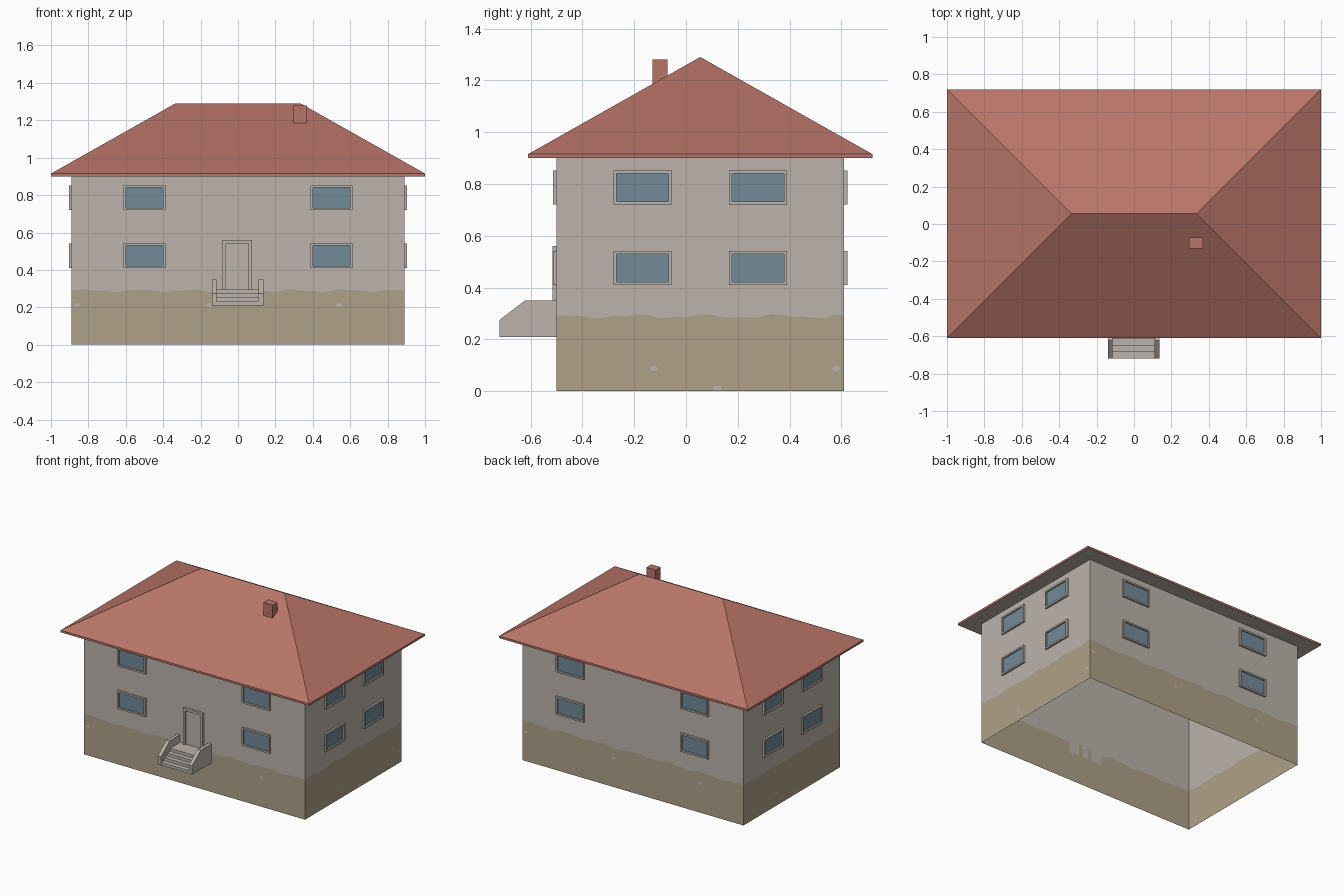
import bpy, bmesh, math
from mathutils import Matrix, Vector

if "Cube" in bpy.data.objects:
    bpy.data.objects.remove(bpy.data.objects["Cube"])


def lin(c):
    c /= 255
    return c / 12.92 if c <= 0.04045 else ((c + 0.055) / 1.055) ** 2.4


def material(name, r, g, b):
    m = bpy.data.materials.new(name)
    m.diffuse_color = (lin(r), lin(g), lin(b), 1)
    m.use_nodes = True
    m.node_tree.nodes["Principled BSDF"].inputs["Base Color"].default_value = m.diffuse_color
    return m


PLASTER = material("grey_plaster", 188, 180, 172)
MUD = material("tan_base", 174, 161, 137)
GLASS = material("blue_glass", 114, 139, 154)
TILE = material("red_tile", 184, 117, 104)

CY, HX, HY, EAVE = 0.055, 0.89, 0.555, 0.90   # house centre and half sizes


def finish(name, bm, mats, recalc=True):
    if recalc:
        bmesh.ops.recalc_face_normals(bm, faces=bm.faces)
    me = bpy.data.meshes.new(name)
    bm.to_mesh(me)
    bm.free()
    for m in mats:
        me.materials.append(m)
    ob = bpy.data.objects.new(name, me)
    bpy.context.collection.objects.link(ob)
    return ob


def box(name, x0, x1, y0, y1, z0, z1, mat):
    bm = bmesh.new()
    bmesh.ops.create_cube(bm, size=1)
    for v in bm.verts:
        v.co = Vector(((x0 + x1) / 2 + v.co.x * (x1 - x0),
                       (y0 + y1) / 2 + v.co.y * (y1 - y0),
                       (z0 + z1) / 2 + v.co.z * (z1 - z0)))
    return finish(name, bm, [mat])


def wall_matrix(side):
    """Local x runs along the wall, -y points outward from its surface."""
    dist = HX if side % 2 else HY
    return (Matrix.Translation((0, CY, 0)) @ Matrix.Rotation(side * math.pi / 2, 4, 'Z')
            @ Matrix.Translation((0, -dist, 0)))


def ring_frame(name, side, u, z0, z1, half, border, bottom, depth, fill, fill_depth):
    """Raised frame around a recessed panel, placed on one wall."""
    bm = bmesh.new()

    def loop(inset, y):
        low = z0 + (inset if bottom else 0)
        return [bm.verts.new((u + sx * (half - inset), -y, z)) for sx, z in
                ((-1, low), (1, low), (1, z1 - inset), (-1, z1 - inset))]

    loops = [loop(0, 0), loop(0, depth), loop(border, depth), loop(border, fill_depth)]
    for a, b in zip(loops, loops[1:]):
        for i in range(4):
            j = (i + 1) % 4
            if not bottom and i == 0 and a is loops[1]:
                continue
            bm.faces.new((a[i], a[j], b[j], b[i]))
    panel = bm.faces.new(loops[-1])
    panel.material_index = 1
    bm.transform(wall_matrix(side))
    return finish(name, bm, [PLASTER, fill])


# Walls: open shell, each side split by a wavy line into tan base and plaster
def wavy(u):
    return (0.291 + 0.0045 * math.sin(23 * u + 1) + 0.003 * math.sin(51 * u)
            - 0.003 * abs(math.sin(11 * u)))


bm = bmesh.new()
for side in range(4):
    half = HY if side % 2 else HX
    n = 48
    M = wall_matrix(side)
    cols = []
    for i in range(n + 1):
        u = -half + 2 * half * i / n
        h = 0.291 if i in (0, n) else wavy(u)
        cols.append([bm.verts.new(M @ Vector((u, 0, z))) for z in (0, h, EAVE)])
    for a, b in zip(cols, cols[1:]):
        for k in (0, 1):
            f = bm.faces.new((a[k], b[k], b[k + 1], a[k + 1]))
            f.material_index = 1 - k
bmesh.ops.remove_doubles(bm, verts=bm.verts, dist=1e-5)
finish("walls", bm, [PLASTER, MUD])

# Bare plaster spots showing through the tan base
bm = bmesh.new()
for side in range(4):
    spots = ((-0.18, 0.088), (0.525, 0.088), (0.065, 0.011)) if side % 2 else \
            ((-0.86, 0.212), (-0.155, 0.212), (0.54, 0.212))
    for u, z in spots:
        bmesh.ops.create_circle(
            bm, cap_ends=True, segments=8, radius=1,
            matrix=wall_matrix(side) @ Matrix.Translation((u, -0.001, z))
            @ Matrix.Rotation(math.pi / 2, 4, 'X') @ Matrix.Diagonal((0.017, 0.011, 1, 1)))
finish("plaster_spots", bm, [PLASTER], recalc=False)

# Windows: four on every wall
for side, wall in enumerate(("front", "right", "back", "left")):
    for row, z0 in (("lower", 0.41), ("upper", 0.72)):
        for s in (-1, 1):
            u = s * (0.2225 if side % 2 else 0.50)
            ring_frame(f"{wall}_{row}_window", side, u, z0, z0 + 0.132,
                       0.112, 0.012, True, 0.014, GLASS, 0.004)

# Door
ring_frame("front_door", 0, -0.004, 0.295, 0.56, 0.079, 0.018, False, 0.016, PLASTER, 0.004)

# Roof: hipped prism with thin eave band, plaster soffit below
bm = bmesh.new()
rings = [[bm.verts.new((x, CY + y, z)) for x, y in
          ((-1, -0.665), (1, -0.665), (1, 0.665), (-1, 0.665))] for z in (EAVE, 0.915)]
lo, hi = rings
for i in range(4):
    j = (i + 1) % 4
    bm.faces.new((lo[i], lo[j], hi[j], hi[i]))
left, right = (bm.verts.new((x, CY, 1.29)) for x in (-0.335, 0.335))
bm.faces.new((hi[0], hi[1], right, left))
bm.faces.new((hi[1], hi[2], right))
bm.faces.new((hi[2], hi[3], left, right))
bm.faces.new((hi[3], hi[0], left))
bm.faces.new(lo[::-1]).material_index = 1
finish("hip_roof", bm, [TILE, PLASTER])

# Chimney
box("chimney", 0.295, 0.37, -0.13, -0.072, 1.15, 1.28, TILE)


# Stairs: stepped profile between two sloped side walls
def extrude_profile(name, pts, x0, x1):
    bm = bmesh.new()
    f = bm.faces.new([bm.verts.new((x0, y, z)) for y, z in pts])
    r = bmesh.ops.extrude_face_region(bm, geom=[f])
    bmesh.ops.translate(bm, vec=(x1 - x0, 0, 0),
                        verts=[v for v in r["geom"] if isinstance(v, bmesh.types.BMVert)])
    return finish(name, bm, [PLASTER])


steps = [(-0.5, 0.21)]
for i in range(4):
    y = -0.718 + 0.034 * i
    steps += [(y, 0.21 + 0.0213 * i), (y, 0.21 + 0.0213 * (i + 1))]
steps.append((-0.5, 0.295))
extrude_profile("steps", steps, -0.115, 0.11)
rail = [(-0.5, 0.21), (-0.72, 0.21), (-0.72, 0.275), (-0.622, 0.35), (-0.5, 0.35)]
extrude_profile("left_stair_wall", rail, -0.14, -0.115)
extrude_profile("right_stair_wall", rail, 0.11, 0.135)
